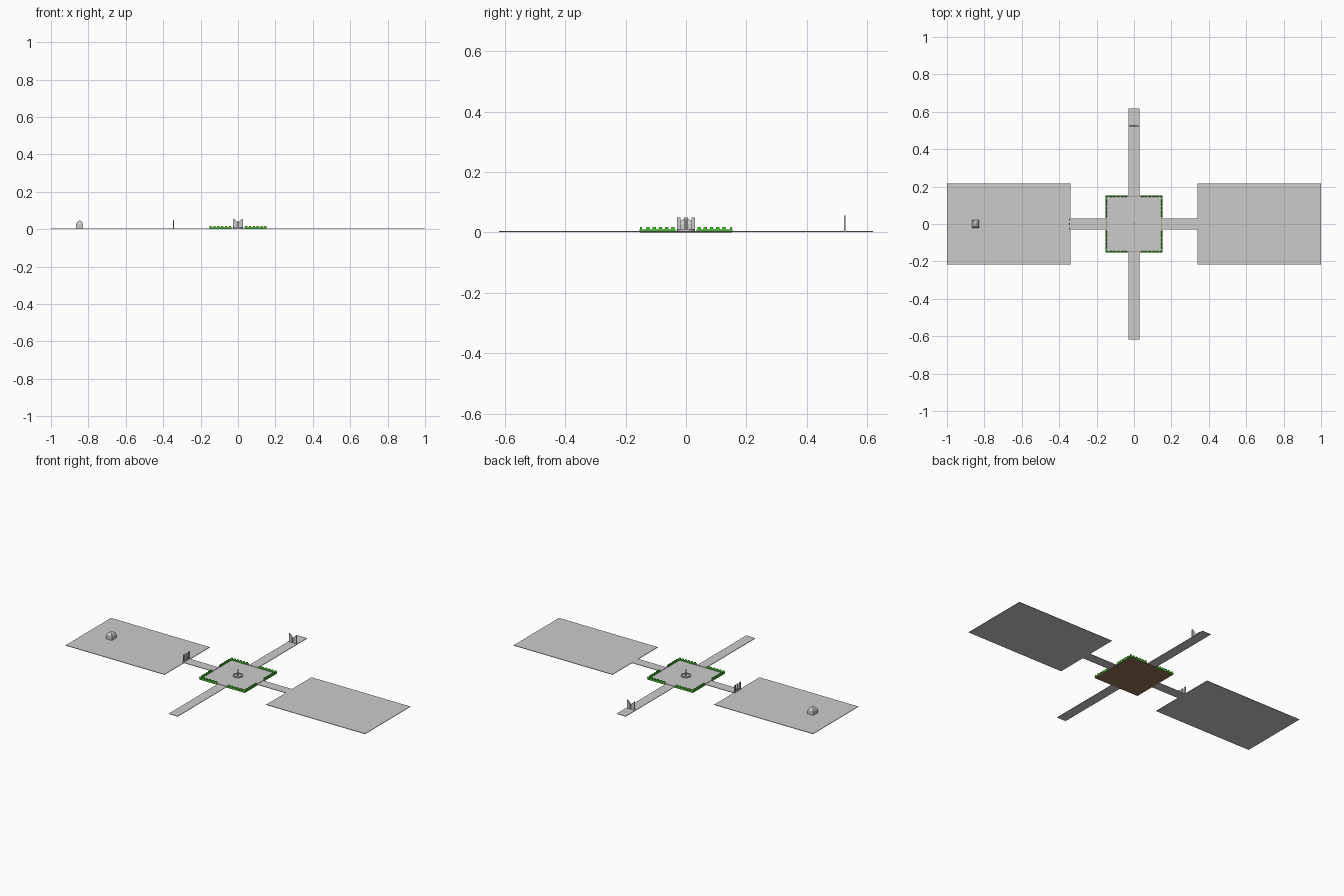
import bpy, bmesh, math

if "Cube" in bpy.data.objects:
    bpy.data.objects.remove(bpy.data.objects["Cube"])


def material(name, color):
    m = bpy.data.materials.new(name)
    m.diffuse_color = color
    m.use_nodes = True
    m.node_tree.nodes["Principled BSDF"].inputs["Base Color"].default_value = m.diffuse_color
    return m


GREEN = material("hedge_green", (0.05, 0.55, 0.02, 1))
BROWN = material("earth_brown", (0.30, 0.18, 0.09, 1))


def finish(name, bm, mat=None):
    bmesh.ops.recalc_face_normals(bm, faces=bm.faces)
    me = bpy.data.meshes.new(name)
    bm.to_mesh(me)
    bm.free()
    ob = bpy.data.objects.new(name, me)
    bpy.context.collection.objects.link(ob)
    if mat:
        me.materials.append(mat)
    return ob


def add_box(bm, x0, x1, y0, y1, z0, z1, inset=0.0):
    """Box whose top may be inset to give sloping sides."""
    r = [[bm.verts.new((x, y, z)) for x, y in
          ((x0 + i, y0 + i), (x1 - i, y0 + i), (x1 - i, y1 - i), (x0 + i, y1 - i))]
         for z, i in ((z0, 0), (z1, inset))]
    bm.faces.new(r[0])
    bm.faces.new(r[1])
    for k in range(4):
        j = (k + 1) % 4
        bm.faces.new((r[0][k], r[0][j], r[1][j], r[1][k]))


def box(name, *dims, mat=None):
    bm = bmesh.new()
    add_box(bm, *dims)
    return finish(name, bm, mat)


def add_prism(bm, pts, y0, y1):
    """Extrude an x-z outline along y."""
    a = [bm.verts.new((x, y0, z)) for x, z in pts]
    b = [bm.verts.new((x, y1, z)) for x, z in pts]
    bm.faces.new(a)
    bm.faces.new(b)
    for k in range(len(pts)):
        j = (k + 1) % len(pts)
        bm.faces.new((a[k], a[j], b[j], b[k]))


G0, G = 0.002, 0.005   # underside and top of the ground

# Ground: side fields, four paths, central court on an earth slab
for s, side in ((-1, "left"), (1, "right")):
    xs = sorted((s * 0.34, s))
    box(side + "_field", *xs, -0.216, 0.216, G0, G)
    xs = sorted((s * 0.15, s * 0.34))
    box(side + "_path", *xs, -0.03, 0.03, G0, G)
for s, side in ((-1, "front"), (1, "back")):
    ys = sorted((s * 0.15, s * 0.618))
    box(side + "_path", -0.03, 0.03, *ys, G0, G)
box("court_earth", -0.152, 0.152, -0.152, 0.152, 0, 0.003, mat=BROWN)
box("court_paving", -0.146, 0.146, -0.146, 0.146, 0.003, G)

# Hedge walls with tapered teeth, open at each path
walls, teeth = bmesh.new(), bmesh.new()
for s in (-1, 1):
    for h in (-1, 1):
        a = sorted((h * 0.034, h * 0.153))
        c = sorted((s * 0.145, s * 0.153))
        add_box(walls, *a, *c, 0.003, 0.010)
        add_box(walls, *c, *a, 0.003, 0.010)
        for i in range(6):
            m = h * (0.0435 + i * 0.0205)
            t = (m - 0.0068, m + 0.0068)
            add_box(teeth, *t, *c, 0.010, 0.0185, 0.002)
            if i < 5:
                add_box(teeth, *c, *t, 0.010, 0.0185, 0.002)
finish("hedge_wall", walls, GREEN)
finish("hedge_teeth", teeth, GREEN)

# Centre post standing in a low round basin
bm = bmesh.new()
N = 24
prof = ((0.028, G), (0.028, 0.011), (0.022, 0.011), (0.022, 0.006))
rings = [[bm.verts.new((r * math.cos(k * math.tau / N), r * math.sin(k * math.tau / N), z))
          for k in range(N)] for r, z in prof]
for a, b in zip(rings, rings[1:]):
    for k in range(N):
        j = (k + 1) % N
        bm.faces.new((a[k], a[j], b[j], b[k]))
bm.faces.new(rings[-1])
finish("basin", bm)
bpy.ops.mesh.primitive_cylinder_add(vertices=12, radius=0.004, depth=0.038, location=(0, 0, 0.024))
bpy.context.object.name = "centre_post"

# Back gate: two wings sloping down to the middle
bm = bmesh.new()
for s in (-1, 1):
    add_prism(bm, [(s * 0.026, G), (s * 0.026, 0.056), (s * 0.020, 0.054),
                   (s * 0.003, 0.036), (s * 0.003, G)], 0.522, 0.528)
finish("back_gate", bm)

# Left gate: upright panels under a thin lintel
bm = bmesh.new()
for y in (-0.024, 0, 0.024):
    add_box(bm, -0.348, -0.342, y - 0.006, y + 0.006, G, 0.05)
finish("left_gate", bm)

# Hut with a stepped, sloping roof on the left field
box("hut_walls", -0.866, -0.828, -0.022, 0.022, G, 0.028)
box("hut_roof", -0.866, -0.828, -0.022, 0.022, 0.028, 0.040, 0.007)
box("hut_roof_cap", -0.859, -0.835, -0.015, 0.015, 0.040, 0.046, 0.009)
